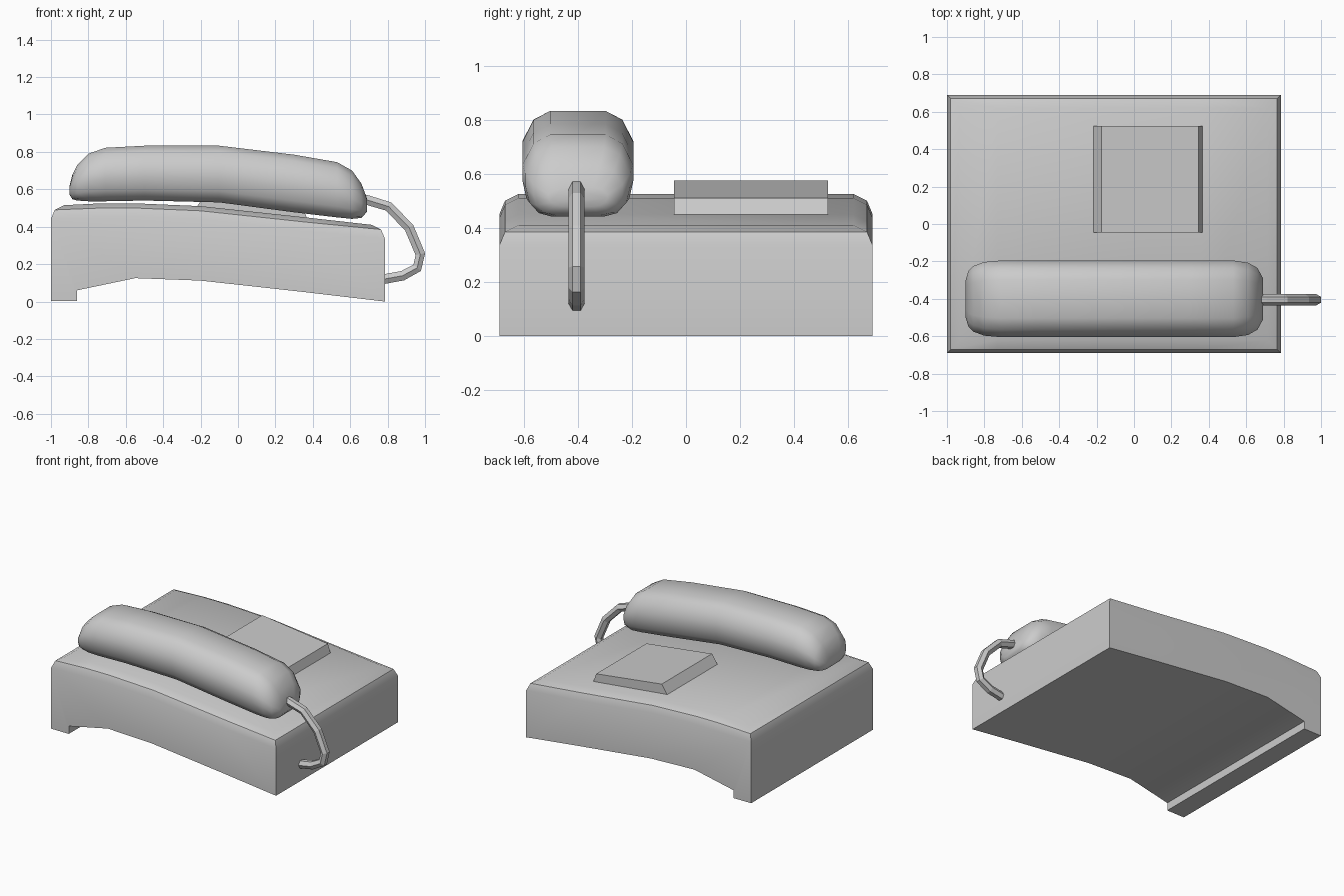
import bpy, bmesh, math
from mathutils import Vector

if "Cube" in bpy.data.objects:
    bpy.data.objects.remove(bpy.data.objects["Cube"])

grey = bpy.data.materials.new("plain grey")
grey.use_nodes = True
colour = (0.6, 0.6, 0.6, 1)
grey.diffuse_color = colour
grey.node_tree.nodes["Principled BSDF"].inputs["Base Color"].default_value = colour


def finish(name, bm, angle):
    bmesh.ops.recalc_face_normals(bm, faces=bm.faces)
    mesh = bpy.data.meshes.new(name)
    bm.to_mesh(mesh)
    bm.free()
    mesh.materials.append(grey)
    ob = bpy.data.objects.new(name, mesh)
    bpy.context.collection.objects.link(ob)
    bpy.ops.object.select_all(action='DESELECT')
    ob.select_set(True)
    bpy.context.view_layer.objects.active = ob
    if angle:
        bpy.ops.object.shade_smooth_by_angle(angle=math.radians(angle))
    return ob


def loft(name, rings, angle):
    """Skin closed rings of points and cap both ends."""
    bm = bmesh.new()
    loops = [[bm.verts.new(p) for p in ring] for ring in rings]
    for a, b in zip(loops, loops[1:]):
        for i in range(len(a)):
            j = (i + 1) % len(a)
            bm.faces.new((a[i], a[j], b[j], b[i]))
    bm.faces.new(loops[0])
    bm.faces.new(loops[-1])
    return finish(name, bm, angle)


# Base: arched profile wall with a two-step rounded rim around the top
top = [(-1, .515), (-.73, .525), (-.55, .525), (-.2, .51), (.36, .45), (.785, .41)]
under = [(-1, .004), (-.86, .004), (-.86, .06), (-.55, .125), (-.2, .112), (.36, .05), (.785, 0)]
depth = .69
bm = bmesh.new()


def rim(inset, drop, side):
    pts = []
    for x, z in top:
        x = min(max(x, -1 + inset), .785 - inset)
        pts.append(bm.verts.new((x, side * (depth - inset), z - drop)))
    return pts


steps = [(0, .073), (.02, .025), (.07, 0)]
front = [rim(d, h, -1) for d, h in steps]
back = [rim(d, h, 1) for d, h in steps]
low_front = [bm.verts.new((x, -depth, z)) for x, z in under]
low_back = [bm.verts.new((x, depth, z)) for x, z in under]


def strip(a, b):
    for i in range(len(a) - 1):
        bm.faces.new((a[i], a[i + 1], b[i + 1], b[i]))


strip(low_front, low_back)
strip(front[-1], back[-1])
for low, rows in ((low_front, front), (low_back, back)):
    bm.faces.new(low + rows[0][::-1])
    for a, b in zip(rows, rows[1:]):
        strip(a, b)
for end in (0, -1):
    strip([low_front[end]] + [r[end] for r in front],
          [low_back[end]] + [r[end] for r in back])
finish("phone_base", bm, 35)

# Handset: rounded section lofted along x (x, bottom, top, half width)
half = [(.5, 0), (.75, .05), (.93, .2), (1, .42), (1, .62), (.8, .89), (.5, 1)]
section = half + [(-y, z) for y, z in reversed(half)]
stations = [
    (-.9, .57, .62, .1), (-.885, .547, .68, .15), (-.86, .54, .73, .175),
    (-.8, .536, .79, .197), (-.71, .536, .822, .205), (-.5, .54, .833, .205),
    (-.1, .53, .833, .205), (.3, .477, .785, .205), (.53, .45, .745, .205),
    (.61, .442, .7, .193), (.66, .447, .63, .165), (.69, .48, .55, .11)]
loft("handset", [[(x, -.4 + y * w, lo + t * (hi - lo)) for y, t in section]
                 for x, lo, hi, w in stations], 60)

# Raised dial plate with sloping left and right sides
plate = [(-.225, .5), (-.175, .575), (.345, .51), (.37, .44)]
loft("dial_plate", [[(x, y, z) for x, z in plate] for y in (-.045, .525)], 0)

# Cord: six-sided tube along a bent path
path = [Vector((x, -.405, z)) for x, z in (
    (.64, .555), (.7, .54), (.805, .508), (.915, .395), (.975, .253),
    (.958, .18), (.88, .138), (.77, .118))]
rings = []
for i, p in enumerate(path):
    along = (path[min(i + 1, len(path) - 1)] - path[max(i - 1, 0)]).normalized()
    out = Vector((-along.z, 0, along.x))
    rings.append([p + .03 * (math.cos(a) * Vector((0, 1, 0)) + math.sin(a) * out)
                  for a in (k * math.pi / 3 for k in range(6))])
loft("cord", rings, 0)
